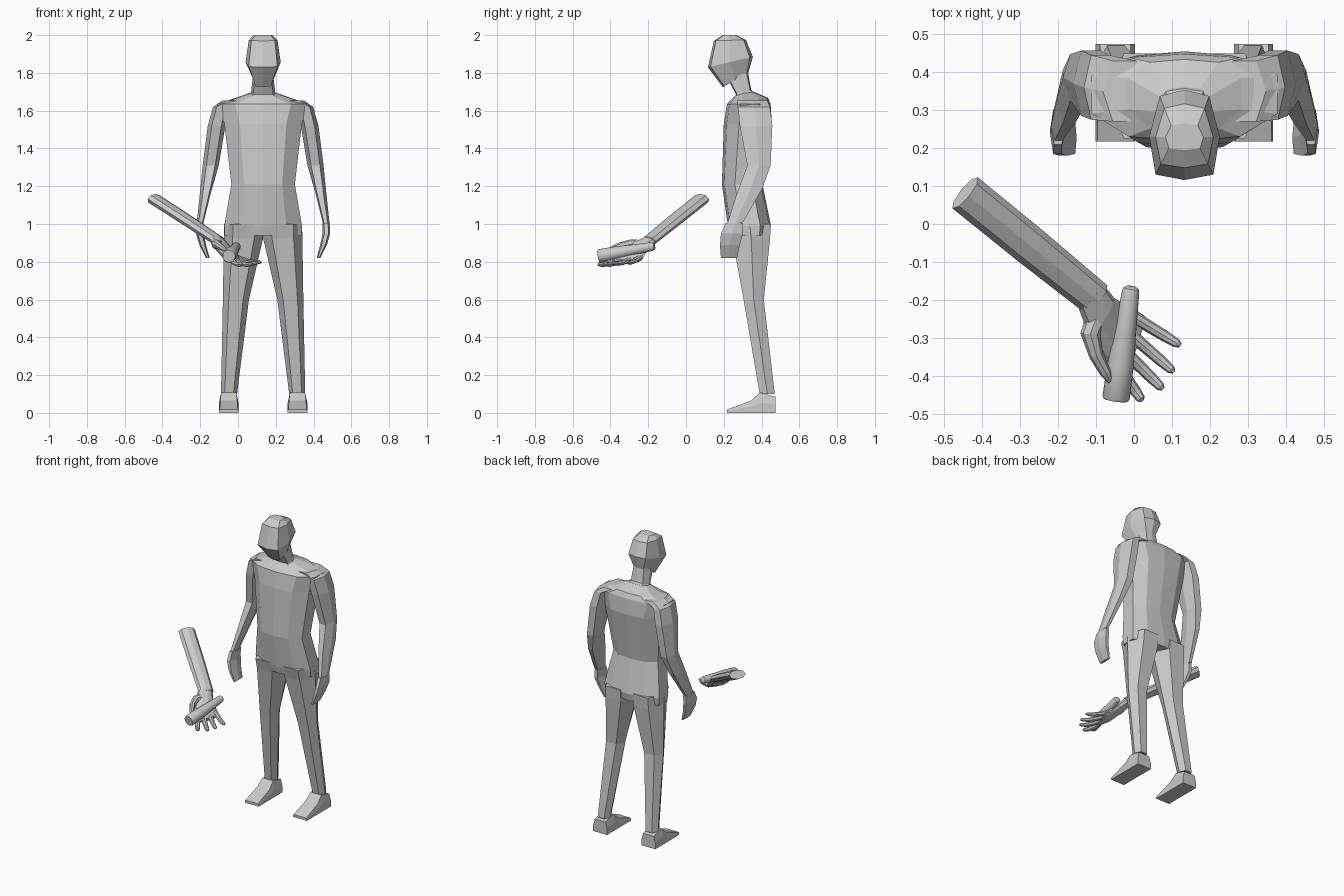
import bpy, bmesh, math
from mathutils import Vector

if "Cube" in bpy.data.objects:
    bpy.data.objects.remove(bpy.data.objects["Cube"])

CX = 0.133  # centre line of the figure


def loft(name, rings, smooth=False):
    """Skin a list of equal-length point rings and cap both ends."""
    bm = bmesh.new()
    vs = [[bm.verts.new(p) for p in r] for r in rings]
    n = len(vs[0])
    for a, b in zip(vs, vs[1:]):
        for i in range(n):
            j = (i + 1) % n
            bm.faces.new((a[i], a[j], b[j], b[i]))
    bm.faces.new(vs[0])
    bm.faces.new(vs[-1])
    bmesh.ops.recalc_face_normals(bm, faces=bm.faces)
    me = bpy.data.meshes.new(name)
    bm.to_mesh(me)
    bm.free()
    ob = bpy.data.objects.new(name, me)
    bpy.context.collection.objects.link(ob)
    if smooth:
        bpy.ops.object.select_all(action='DESELECT')
        ob.select_set(True)
        bpy.context.view_layer.objects.active = ob
        bpy.ops.object.shade_smooth_by_angle(angle=math.radians(40))
    return ob


def body_ring(half, zf, zb, hw, yf, yb):
    """Symmetric section: half profile is (width fraction, depth fraction)."""
    full = half + [(-w, d) for w, d in reversed(half) if w > 0]
    return [(CX + w * hw, yf + d * (yb - yf), zf + d * (zb - zf)) for w, d in full]


def limb_ring(side, u0, u1, y0, y1, z, tilt=0.0):
    """Six-sided limb section between offsets u0, u1 from the centre line."""
    c, h = (u0 + u1) / 2, (u1 - u0) / 2
    pts = [(-1, .5), (-.55, 0), (.55, 0), (1, .5), (.55, 1), (-.55, 1)]
    return [(CX + side * (c + a * h), y0 + b * (y1 - y0), z + tilt * (b - .5)) for a, b in pts]


def oval(c, across, up, a, b, n):
    return [Vector(c) + across * (a * math.cos(2 * math.pi * i / n))
            + up * (b * math.sin(2 * math.pi * i / n)) for i in range(n)]


def tube(name, pts, radii, n=8, flat=1.0, smooth=False):
    """Tube along a path, wider sideways than tall when flat < 1."""
    pts = [Vector(p) for p in pts]
    rings = []
    for i, p in enumerate(pts):
        d = (pts[min(i + 1, len(pts) - 1)] - pts[max(i - 1, 0)]).normalized()
        across = d.cross(Vector((0, 0, 1))).normalized()
        rings.append(oval(p, across, across.cross(d), radii[i], radii[i] * flat, n))
    return loft(name, rings, smooth)


# Head, tilted slightly forward
skull = [(0, 0), (.82, .06), (1, .48), (.7, .93), (0, 1)]
loft("head", [body_ring(skull, *r) for r in [
    (1.725, 1.80, .050, .195, .330), (1.83, 1.885, .093, .116, .354),
    (1.97, 1.975, .076, .148, .317), (2.0, 2.0, .050, .195, .265)]])

# Neck
loft("neck", [body_ring(skull, *r) for r in [
    (1.64, 1.68, .085, .245, .38), (1.685, 1.71, .064, .265, .345),
    (1.78, 1.82, .052, .215, .325)]])

# Torso with centre ridges front and back
chest = [(0, 0), (.6, .06), (1, .32), (1, .75), (.6, .96), (0, 1)]
loft("torso", [body_ring(chest, *r) for r in [
    (.94, .94, .203, .235, .44), (.99, .99, .206, .222, .45),
    (1.21, 1.21, .168, .19, .405), (1.53, 1.53, .205, .20, .455),
    (1.635, 1.635, .245, .217, .448), (1.66, 1.668, .15, .24, .434),
    (1.685, 1.70, .066, .265, .36)]])

for side, label in ((-1, "right"), (1, "left")):
    # Arm and simple hand
    loft(label + "_arm", [limb_ring(side, *r) for r in [
        (.10, .215, .27, .43, 1.655), (.18, .265, .275, .445, 1.62),
        (.20, .293, .285, .457, 1.52), (.235, .320, .325, .448, 1.31),
        (.275, .334, .265, .405, 1.17, .04), (.318, .352, .215, .302, 1.0, .02)]])
    loft(label + "_hand", [limb_ring(side, *r) for r in [
        (.315, .352, .21, .302, 1.005), (.315, .355, .185, .302, .95),
        (.302, .338, .18, .285, .89), (.284, .302, .185, .27, .82)]])
    # Leg
    loft(label + "_leg", [limb_ring(side, *r) for r in [
        (-.0, .206, .225, .45, 1.0), (0, .208, .245, .445, .925),
        (.075, .213, .305, .412, .60), (.138, .223, .39, .47, .10)]])
    # Foot, lofted from heel to toe
    foot = [(.475, .085, .040), (.39, .108, .040), (.345, .065, .045), (.217, .018, .048)]
    loft(label + "_foot", [[(CX + side * (.182 + a * w), y, z) for a, w, z in
         ((-1, .052, 0), (1, .052, 0), (1, .052, top * .5), (1, hw, top),
          (-1, hw, top), (-1, .052, top * .5))] for y, top, hw in foot])

# Large separate forearm
tube("forearm", [(-.445, .082, 1.133), (-.27, -.06, 1.02), (-.10, -.198, .908)],
     [.053, .052, .047], n=8, flat=.56)

# Open palm, twisting from wrist to knuckles
palm = [((-.115, -.19, .915), (-.63, -.78, 0), .047, .027),
        ((-.085, -.245, .88), (-.55, -.84, 0), .060, .032),
        ((-.055, -.285, .845), (-.42, -.90, 0), .078, .030),
        ((-.015, -.315, .812), (-.30, -.95, 0), .088, .020),
        ((.005, -.322, .803), (-.30, -.95, 0), .082, .011)]
loft("palm", [oval(c, Vector(a).normalized(), Vector((.3, -.15, .94)), w, h, 10)
              for c, a, w, h in palm])

# Four fingers
for i, (base, tip) in enumerate([
        ((-.01, -.240, .825), (.122, -.320, .796)),
        ((-.01, -.290, .815), (.105, -.390, .792)),
        ((-.02, -.340, .810), (.076, -.435, .786)),
        ((-.04, -.380, .812), (.022, -.466, .784))]):
    b, t = Vector(base), Vector(tip)
    sag = Vector((0, 0, -.008))
    tube(f"finger_{i + 1}", [b, b.lerp(t, .4) + sag, b.lerp(t, .7) + sag, b.lerp(t, .93), t],
         [.017, .016, .015, .012, .006], n=8, flat=.85)

# Thumb
tube("thumb", [(-.095, -.235, .885), (-.115, -.29, .893), (-.10, -.345, .885),
               (-.075, -.392, .868), (-.06, -.418, .858)], [.030, .026, .019, .015, .007])

# Tapered rod lying in the palm
near, far = Vector((-.048, -.463, .83)), Vector((-.007, -.165, .883))
tube("rod", [near.lerp(far, t) for t in (0, .02, .3, .6, .95, .985, 1)],
     [.033, .036, .035, .029, .023, .020, .012], n=20, smooth=True)
